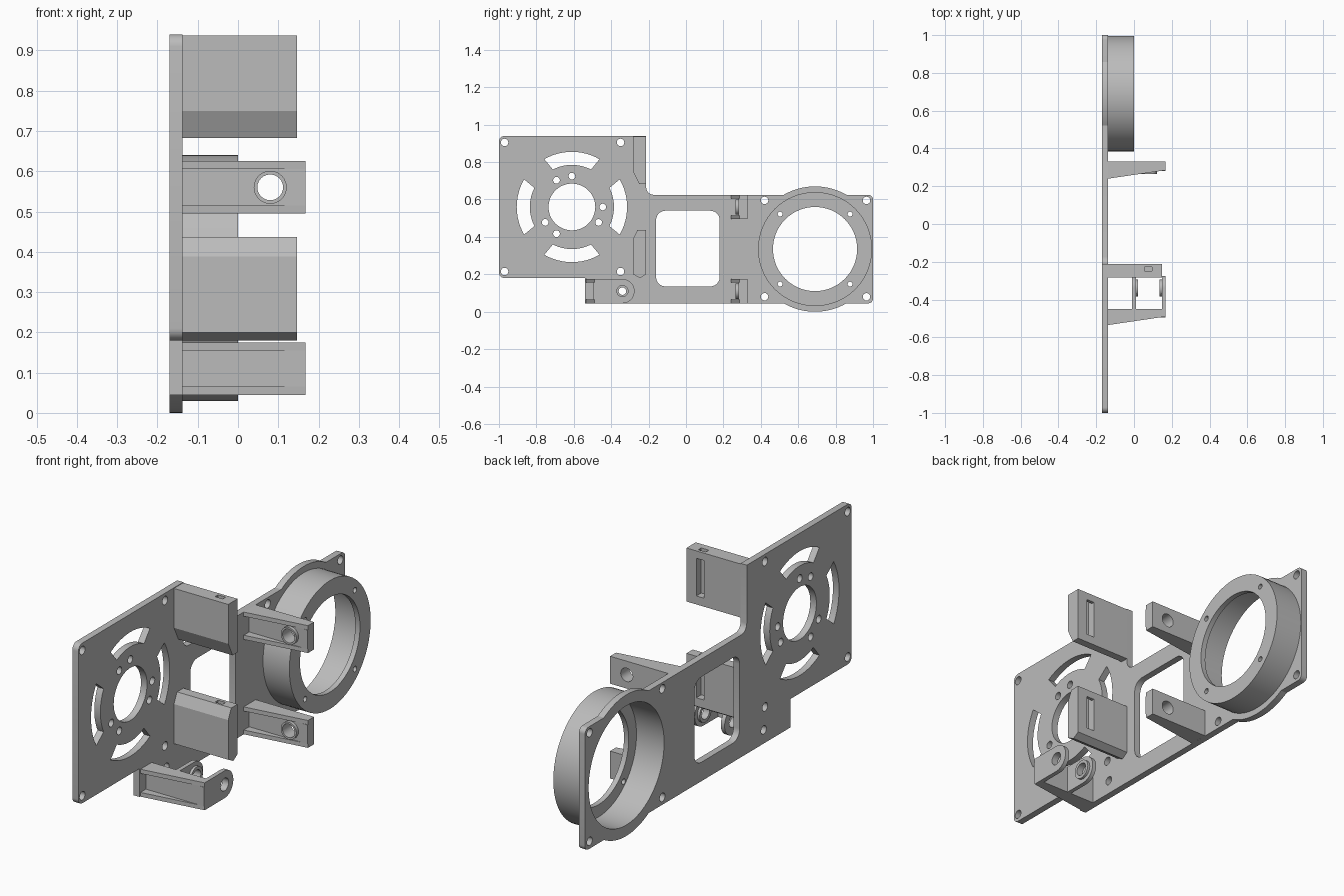
import bpy, bmesh
from math import sin, cos, radians
from mathutils import Matrix

cube = bpy.data.objects.get("Cube")
if cube:
    bpy.data.objects.remove(cube, do_unlink=True)

gray = bpy.data.materials.new("light_gray")
gray.use_nodes = True
COLOUR = (0.5, 0.5, 0.5, 1)
gray.diffuse_color = COLOUR
gray.node_tree.nodes["Principled BSDF"].inputs["Base Color"].default_value = COLOUR

# Profile plane (u, v) and extrusion direction w, as world axes
FRAMES = {"x": (1, 2, 0), "y": (0, 2, 1), "z": (0, 1, 2)}
parts = []


def arc(cu, cv, r, a0, a1, n=12):
    angles = [radians(a0 + (a1 - a0) * i / n) for i in range(n + 1)]
    return [(cu + r * cos(a), cv + r * sin(a)) for a in angles]


def circle(cu, cv, r, n=24):
    return arc(cu, cv, r, 0, 360, n)[:-1]


def rect(u0, u1, v0, v1):
    return [(u0, v0), (u1, v0), (u1, v1), (u0, v1)]


def round_rect(u0, u1, v0, v1, r):
    return (arc(u1 - r, v1 - r, r, 0, 90, 6) + arc(u0 + r, v1 - r, r, 90, 180, 6)
            + arc(u0 + r, v0 + r, r, 180, 270, 6) + arc(u1 - r, v0 + r, r, 270, 360, 6))


def prism(name, axis, loops, lo, hi):
    """Extrude an outline with holes along an axis from lo to hi."""
    curve = bpy.data.curves.new(name, "CURVE")
    curve.dimensions = "2D"
    curve.fill_mode = "BOTH"
    curve.extrude = (hi - lo) / 2
    for loop in loops:
        spline = curve.splines.new("POLY")
        spline.points.add(len(loop) - 1)
        for point, (u, v) in zip(spline.points, loop):
            point.co = (u, v, 0, 1)
        spline.use_cyclic_u = True
    temp = bpy.data.objects.new(name + "_profile", curve)
    bpy.context.collection.objects.link(temp)
    deps = bpy.context.evaluated_depsgraph_get()
    mesh = bpy.data.meshes.new_from_object(temp.evaluated_get(deps))
    bpy.data.objects.remove(temp, do_unlink=True)
    bpy.data.curves.remove(curve)

    frame = Matrix.Identity(4)
    for column, row in enumerate(FRAMES[axis]):
        for i in range(3):
            frame[i][column] = 1.0 if i == row else 0.0
    bm = bmesh.new()
    bm.from_mesh(mesh)
    bmesh.ops.transform(bm, verts=bm.verts,
                        matrix=frame @ Matrix.Translation((0, 0, (lo + hi) / 2)))
    bmesh.ops.remove_doubles(bm, verts=bm.verts, dist=0.0002)
    bmesh.ops.recalc_face_normals(bm, faces=bm.faces)
    bm.to_mesh(mesh)
    bm.free()
    mesh.materials.clear()
    mesh.materials.append(gray)
    obj = bpy.data.objects.new(name, mesh)
    bpy.context.collection.objects.link(obj)
    parts.append(obj)
    return obj


BACK, FACE, TIP = -0.17, -0.138, 0.168
EDGE = -0.213                # rear edge of the square panel
RY, RZ = 0.69, 0.335         # ring centre
FY, FZ = -0.61, 0.56         # vented panel centre

# Base plate outline, anticlockwise from the lower left
outline = [(-0.54, 0.045)]
outline += arc(RY, RZ, 0.335, 240, 300, 24)
outline += arc(0.975, 0.07, 0.025, 270, 360, 6)
outline += arc(0.975, 0.6, 0.025, 0, 90, 6)
outline += arc(RY, RZ, 0.335, 60, 120, 24)
outline += arc(EDGE + 0.04, 0.665, 0.04, 270, 180, 6)
outline += [(EDGE, 0.94)]
outline += arc(-0.97, 0.91, 0.03, 90, 180, 6)
outline += arc(-0.97, 0.21, 0.03, 180, 270, 6)
outline += [(-0.54, 0.18)]

# Openings in the plate
holes = [round_rect(-0.16, 0.18, 0.135, 0.54, 0.05),
         circle(RY, RZ, 0.283, 64), circle(FY, FZ, 0.125, 48),
         circle(-0.34, 0.11, 0.02)]
for ys, zs in (((-0.97, -0.35), (0.215, 0.905)), ((0.42, 0.965), (0.08, 0.595))):
    holes += [circle(y, z, 0.02) for y in ys for z in zs]
for a in (0, -30, 90, 120, 210, 240):
    holes.append(circle(FY + 0.165 * cos(radians(a)), FZ + 0.165 * sin(radians(a)), 0.018))
for a in (0, 90, 180, 270):
    holes.append(arc(FY, FZ, 0.295, a - 30, a + 30) + arc(FY, FZ, 0.225, a + 27, a - 27))
prism("base_plate", "x", [outline] + holes, BACK, FACE)

# Ring duct with an inward lip
prism("ring_wall", "x", [circle(RY, RZ, 0.305, 64), circle(RY, RZ, 0.283, 64)], FACE, -0.025)
lip_holes = [circle(RY + 0.187 * i, RZ + 0.187 * j, 0.013, 16) for i in (-1, 1) for j in (-1, 1)]
prism("ring_lip", "x", [circle(RY, RZ, 0.305, 64), circle(RY, RZ, 0.225, 64)] + lip_holes, -0.025, 0)


def channel_arm(name, z0, front, tip_front, rear, web_holes):
    """Tapered arm: a web between two flanges, open to the front."""
    z1 = z0 + 0.13
    taper = [(FACE, front), (TIP, tip_front), (TIP, rear), (FACE, rear)]
    prism(name + "_lower_flange", "z", [taper], z0, z0 + 0.02)
    prism(name + "_upper_flange", "z", [taper], z1 - 0.02, z1)
    prism(name + "_web", "y", [rect(FACE, TIP, z0 + 0.02, z1 - 0.02)] + web_holes,
          tip_front - 0.004, rear)


# Pair of arms with a bored boss
for name, z0 in (("lower_arm", 0.045), ("upper_arm", 0.495)):
    bore = circle(0.08, z0 + 0.065, 0.032)
    channel_arm(name, z0, 0.24, 0.285, 0.33, [bore])
    prism(name + "_boss", "y", [circle(0.08, z0 + 0.065, 0.041), bore], 0.265, 0.281)

# Clevis: front arm with two rounded ears and inner bosses
channel_arm("clevis_arm", 0.045, -0.535, -0.49, -0.45, [])
pin = circle(-0.34, 0.11, 0.03)
ear = [(-0.45, 0.045)] + arc(-0.34, 0.11, 0.065, -90, 90, 20) + [(-0.45, 0.175)]
prism("clevis_inner_ear", "x", [ear, pin], -0.01, 0.01)
prism("clevis_outer_ear", "x", [ear, pin], 0.147, TIP)
for name, x0 in (("inner", 0.01), ("outer", 0.135)):
    prism("clevis_%s_boss" % name, "x", [circle(-0.34, 0.11, 0.045), pin], x0, x0 + 0.012)


def clip_wall(name, front, lo, hi):
    """Upright wall with a rear slot that opens at the top."""
    full = front + [(EDGE, hi), (EDGE, lo)]
    slotted = front + [(-0.25, hi), (-0.25, lo + 0.04), (EDGE, lo + 0.04), (EDGE, lo)]
    prism(name + "_root", "x", [full], FACE, 0.055)
    prism(name + "_slot", "x", [slotted], 0.055, 0.095)
    prism(name + "_end", "x", [full], 0.095, 0.147)
    prism(name + "_bridge", "x", [rect(-0.228, EDGE, hi - 0.035, hi)], 0.055, 0.095)


clip_wall("upper_clip", [(-0.25, 0.683), (-0.283, 0.75), (-0.283, 0.937)], 0.683, 0.937)
clip_wall("lower_clip", [(-0.245, 0.18), (-0.283, 0.2), (-0.283, 0.388), (-0.26, 0.437)],
          0.2, 0.437)

# Smooth the round walls and keep hard edges crisp
bpy.ops.object.select_all(action="DESELECT")
for obj in parts:
    obj.select_set(True)
bpy.context.view_layer.objects.active = parts[0]
bpy.ops.object.shade_smooth_by_angle(angle=radians(25))
